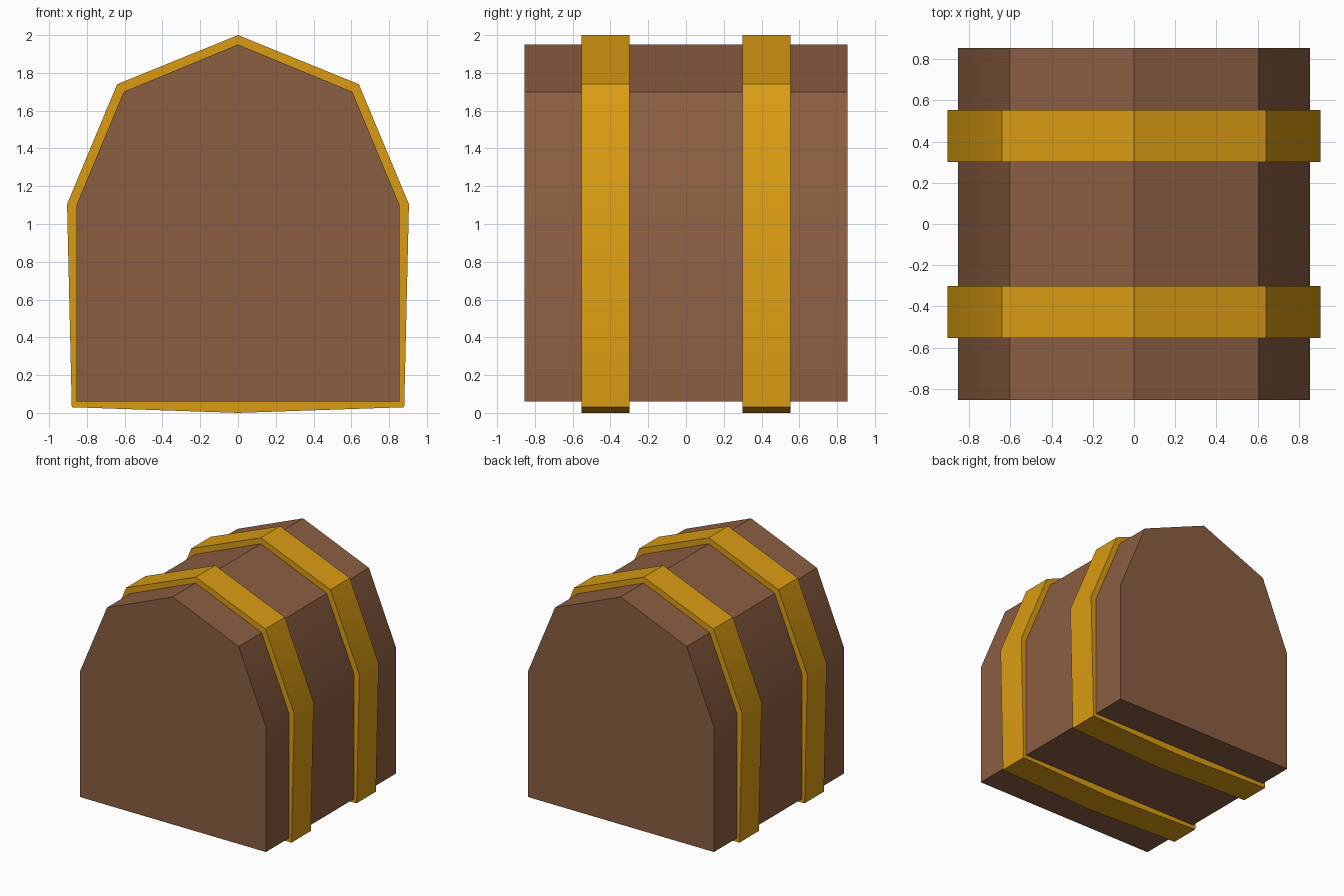
import bpy
import bmesh
import math

cube = bpy.data.objects.get("Cube")
if cube:
    bpy.data.objects.remove(cube, do_unlink=True)


def make_material(name, rgb):
    mat = bpy.data.materials.new(name)
    mat.use_nodes = True
    mat.diffuse_color = (*rgb, 1)
    mat.node_tree.nodes["Principled BSDF"].inputs["Base Color"].default_value = (*rgb, 1)
    return mat


def extrude_profile(name, half, y_min, y_max, mat):
    """Mirror a right-hand (x, z) outline, given bottom to top, and extrude it along y."""
    outline = half + [(-x, z) for x, z in reversed(half) if x > 0]
    bm = bmesh.new()
    front = bm.faces.new([bm.verts.new((x, y_min, z)) for x, z in outline])
    result = bmesh.ops.extrude_face_region(bm, geom=[front], use_keep_orig=True)
    moved = [v for v in result["geom"] if isinstance(v, bmesh.types.BMVert)]
    bmesh.ops.translate(bm, verts=moved, vec=(0, y_max - y_min, 0))
    bmesh.ops.recalc_face_normals(bm, faces=bm.faces[:])
    mesh = bpy.data.meshes.new(name)
    bm.to_mesh(mesh)
    bm.free()
    mesh.materials.append(mat)
    obj = bpy.data.objects.new(name, mesh)
    bpy.context.collection.objects.link(obj)
    # Soft shoulders, crisp ridges
    bpy.ops.object.select_all(action="DESELECT")
    obj.select_set(True)
    bpy.context.view_layer.objects.active = obj
    bpy.ops.object.shade_smooth_by_angle(angle=math.radians(30))
    return obj


wood = make_material("brown wood", (0.258, 0.112, 0.054))
gold = make_material("gold metal", (0.70, 0.332, 0.006))

# Chest body with a faceted arched lid
body_half = [(0.855, 0.06), (0.855, 1.1), (0.605, 1.7), (0, 1.95)]
extrude_profile("chest_body", body_half, -0.855, 0.855, wood)

# Two metal bands wrapped around the chest
band_half = [(0, 0), (0.88, 0.03), (0.905, 1.105), (0.64, 1.74), (0, 2)]
for name, y in (("front_band", -0.427), ("back_band", 0.427)):
    extrude_profile(name, band_half, y - 0.127, y + 0.127, gold)
